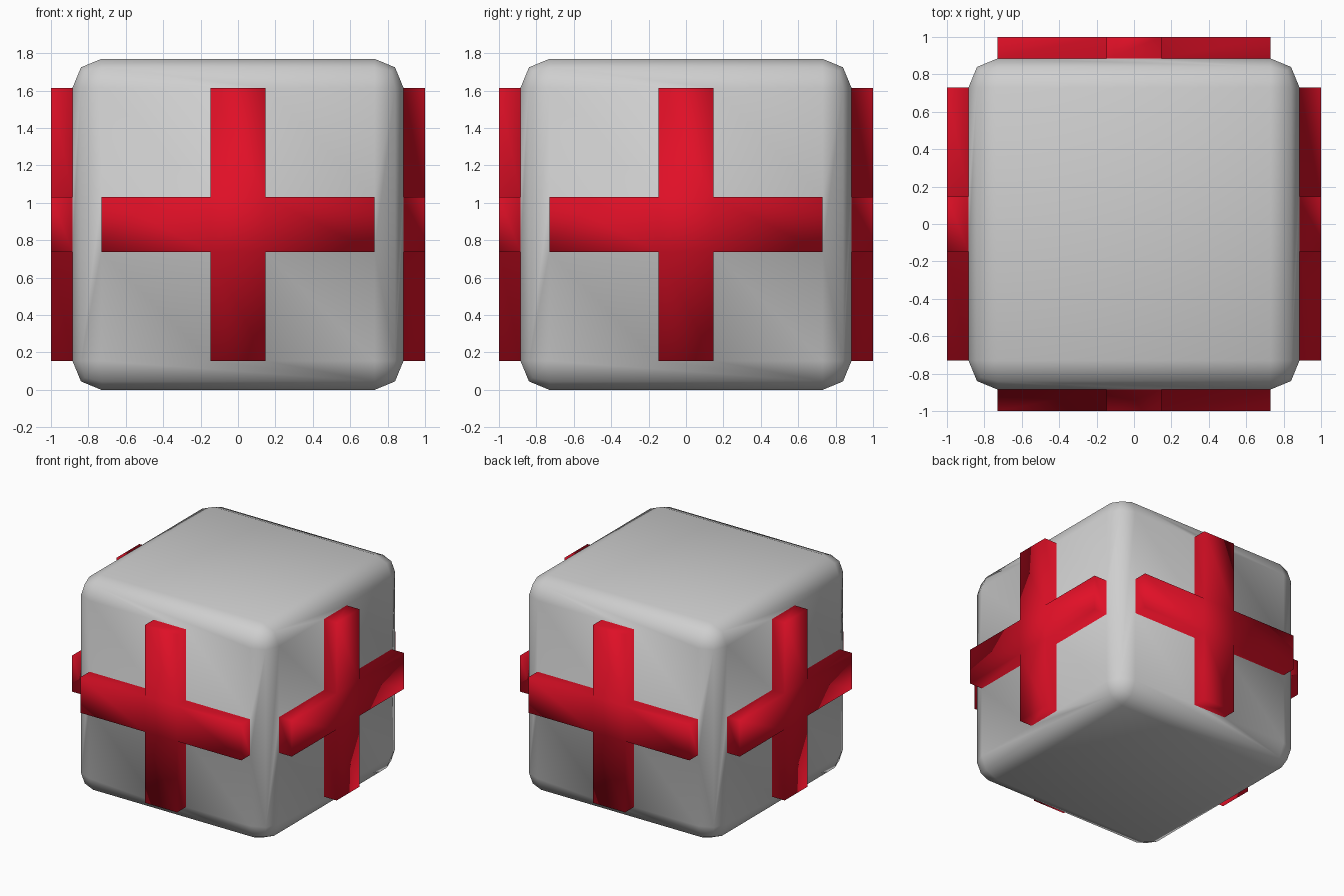
import bpy
import bmesh
from mathutils import Matrix, Vector

HALF = 0.885      # half width of the rounded block
ROUND = 0.155     # bevel size
ARM = 0.147       # half width of a cross arm
DEPTH = 0.115     # how far the crosses stand out

cube = bpy.data.objects.get("Cube")
if cube:
    bpy.data.objects.remove(cube, do_unlink=True)


def make_material(name, color):
    mat = bpy.data.materials.new(name)
    mat.use_nodes = True
    mat.diffuse_color = color
    for node in mat.node_tree.nodes:
        if node.type == 'BSDF_PRINCIPLED':
            node.inputs["Base Color"].default_value = color
    return mat


def flat_side(bm, normal):
    """Faces lying in the flat part of one side."""
    bm.normal_update()
    return [f for f in bm.faces
            if f.normal.dot(normal) > 0.99
            and abs(f.calc_center_median().dot(normal) - HALF) < 0.001]


def raise_cross(bm, normal):
    across = normal.cross(Vector((0, 0, 1)))
    up = Vector((0, 0, 1))
    # Cut the side into a three by three grid
    for axis in (across, up):
        for offset in (-ARM, ARM):
            faces = flat_side(bm, normal)
            edges = list({e for f in faces for e in f.edges})
            verts = list({v for f in faces for v in f.verts})
            bmesh.ops.bisect_plane(bm, geom=verts + edges + faces,
                                   plane_co=axis * offset, plane_no=axis)
    # Pull out the middle row and column
    arms = []
    for f in flat_side(bm, normal):
        c = f.calc_center_median()
        if min(abs(c.dot(across)), abs(c.dot(up))) < ARM:
            arms.append(f)
    result = bmesh.ops.extrude_face_region(bm, geom=arms)
    moved = [g for g in result["geom"] if isinstance(g, bmesh.types.BMVert)]
    bmesh.ops.translate(bm, verts=moved, vec=normal * DEPTH)


# Rounded block
bm = bmesh.new()
bmesh.ops.create_cube(bm, size=2 * HALF)
bmesh.ops.bevel(bm, geom=list(bm.edges), offset=ROUND, offset_type='OFFSET',
                segments=2, profile=0.5, affect='EDGES')

# Raised cross on each of the four upright sides
for normal in ((1, 0, 0), (-1, 0, 0), (0, 1, 0), (0, -1, 0)):
    raise_cross(bm, Vector(normal))

# Everything standing proud of the block is red
bmesh.ops.recalc_face_normals(bm, faces=list(bm.faces))
for f in bm.faces:
    c = f.calc_center_median()
    f.material_index = int(max(abs(c.x), abs(c.y)) > HALF + 0.01)
    f.smooth = True

# Stand it on the ground
bmesh.ops.transform(bm, matrix=Matrix.Translation((0, 0, HALF)),
                    verts=list(bm.verts))
mesh = bpy.data.meshes.new("block_with_crosses")
bm.to_mesh(mesh)
bm.free()
mesh.materials.append(make_material("light_grey", (0.62, 0.62, 0.62, 1)))
mesh.materials.append(make_material("red", (0.75, 0.005, 0.02, 1)))
block = bpy.data.objects.new("block_with_crosses", mesh)
bpy.context.collection.objects.link(block)
